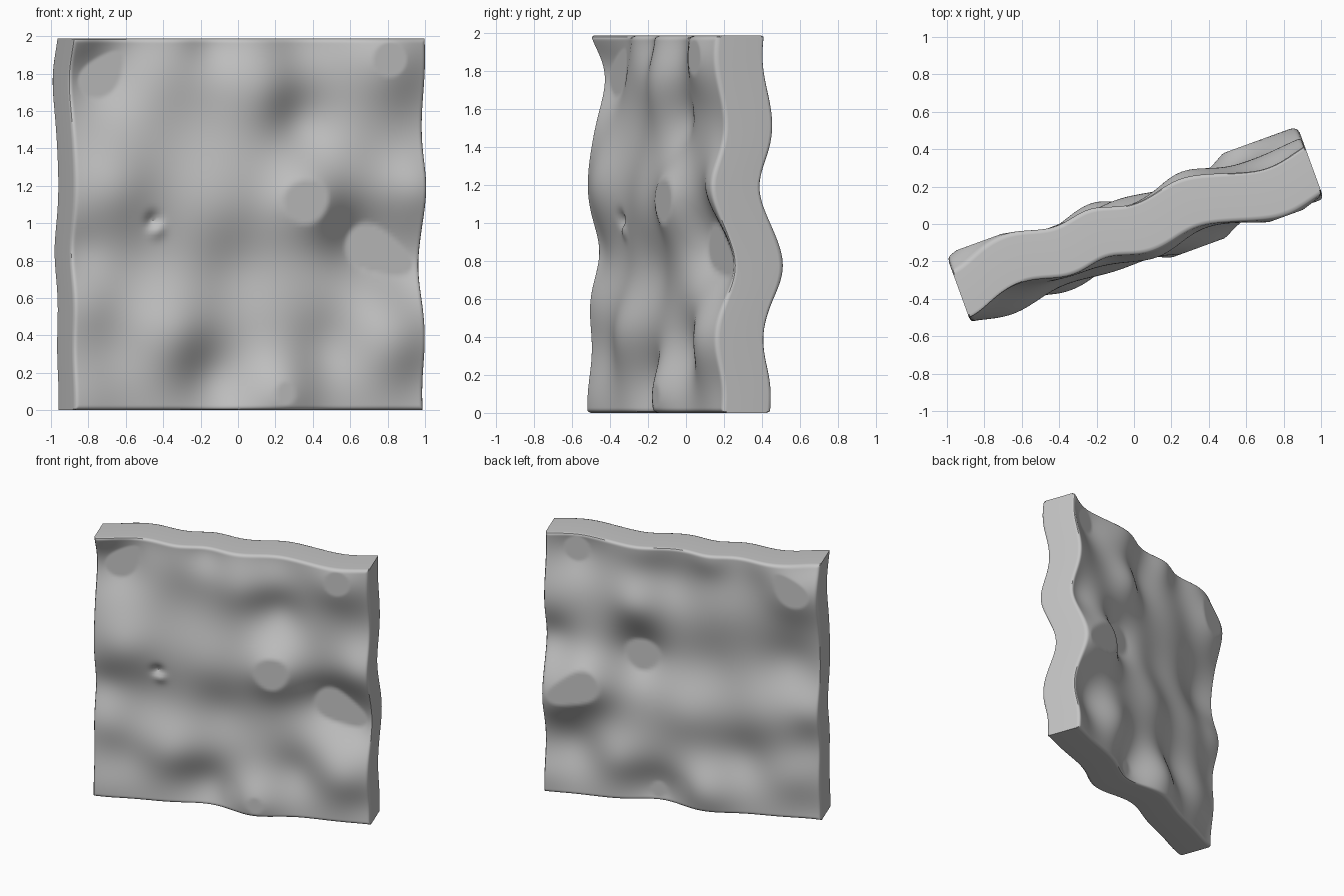
import bpy, bmesh, math
from mathutils import Matrix

if "Cube" in bpy.data.objects:
    bpy.data.objects.remove(bpy.data.objects["Cube"])

THICK = 0.275
ROUND = 0.024           # rim radius
HEIGHT = 0.994          # slab is very slightly wider than tall
BASE = -0.03            # mean offset of the slab's middle surface
LOW, HIGH = -0.10, 0.055  # the waves are cut flat at these depths

# Soft bumps: position along slab, height, depth (minus = forward), radius
BUMPS = [
    # forward swells
    (0.32, 1.12, -0.105, 0.15), (0.78, 1.88, -0.085, 0.16),
    (-0.42, 0.42, -0.06, 0.16), (0.17, 0.10, -0.085, 0.15),
    (0.08, 1.75, -0.05, 0.15), (0.80, 0.38, -0.07, 0.16),
    (-0.77, 1.20, -0.065, 0.16), (-0.15, 1.12, -0.04, 0.18),
    (-0.95, 0.05, -0.03, 0.15), (0.95, 1.20, -0.06, 0.13),
    (-0.97, 2.03, -0.045, 0.11), (-0.92, 0.56, -0.02, 0.12),
    # hollows pushed to the back
    (-0.84, 1.79, 0.105, 0.17), (0.68, 0.90, 0.115, 0.15),
    (0.93, 0.76, 0.075, 0.14), (-0.18, 0.17, 0.085, 0.16),
    (0.32, 1.56, 0.075, 0.14), (-0.06, 0.75, 0.05, 0.17),
    (-0.60, 0.80, 0.04, 0.17), (-0.62, 2.02, 0.05, 0.13),
    (0.30, 2.00, 0.04, 0.13), (-0.20, 1.98, 0.05, 0.11),
    (-0.75, 0.32, 0.02, 0.13), (-0.35, 1.55, 0.03, 0.18),
    (-0.95, 0.86, 0.04, 0.12), (1.00, 1.52, 0.025, 0.16),
    (0.98, 0.15, 0.02, 0.12), (0.46, 0.34, 0.05, 0.14),
]
# Small nick on the front face only
NICK = [(-0.54, 1.02, 0.03, 0.03), (-0.52, 0.97, -0.02, 0.03)]


def bump_sum(bumps, u, z):
    return sum(a * math.exp(-((u - bu) ** 2 + (z - bz) ** 2) / (2 * r * r))
               for bu, bz, a, r in bumps)


def wave(u, z):
    return max(LOW, min(HIGH, BASE + bump_sum(BUMPS, u, z)))


def rim_inset(u, z):
    """Quarter-round fall-off close to the slab's border."""
    d = max(0.0, min(1 - abs(u), z, 2 - z))
    if d >= ROUND:
        return 0.0
    return ROUND - math.sqrt(max(0.0, ROUND ** 2 - (ROUND - d) ** 2))


def crowd(s):
    """Draw grid lines closer together near the border."""
    return s * (1.3 - 0.3 * s * s)


# Wavy upright slab: a fine grid given thickness, then pushed in and out
bm = bmesh.new()
bmesh.ops.create_grid(bm, x_segments=130, y_segments=130, size=1.0)
for v in bm.verts:
    v.co = (crowd(v.co.x), -THICK / 2, 1 + crowd(v.co.y))
ext = bmesh.ops.extrude_face_region(bm, geom=bm.faces[:], use_keep_orig=True)
back = [g for g in ext['geom'] if isinstance(g, bmesh.types.BMVert)]
bmesh.ops.translate(bm, verts=back, vec=(0, THICK, 0))
for v in bm.verts:
    u, y, z = v.co
    inset = rim_inset(u, z)
    if y < 0:
        v.co.y = y + inset + wave(u, z) + bump_sum(NICK, u, z)
    else:
        v.co.y = y - inset + wave(u, z)
    v.co.z = z * HEIGHT
bmesh.ops.recalc_face_normals(bm, faces=bm.faces)
bmesh.ops.rotate(bm, verts=bm.verts, cent=(0, 0, 0), matrix=Matrix.Rotation(math.radians(20), 3, 'Z'))

mesh = bpy.data.meshes.new("wavy_slab")
bm.to_mesh(mesh)
bm.free()
slab = bpy.data.objects.new("wavy_slab", mesh)
bpy.context.collection.objects.link(slab)

# Plain grey stone
grey = bpy.data.materials.new("stone_grey")
grey.diffuse_color = (0.56, 0.56, 0.56, 1)
grey.use_nodes = True
grey.node_tree.nodes["Principled BSDF"].inputs["Base Color"].default_value = grey.diffuse_color
mesh.materials.append(grey)

bpy.context.view_layer.objects.active = slab
slab.select_set(True)
bpy.ops.object.shade_smooth_by_angle(angle=math.radians(35))

# Keep the end faces flat beside the rounded rim
flat_ends = slab.modifiers.new("flat_ends", 'WEIGHTED_NORMAL')
flat_ends.keep_sharp = True
